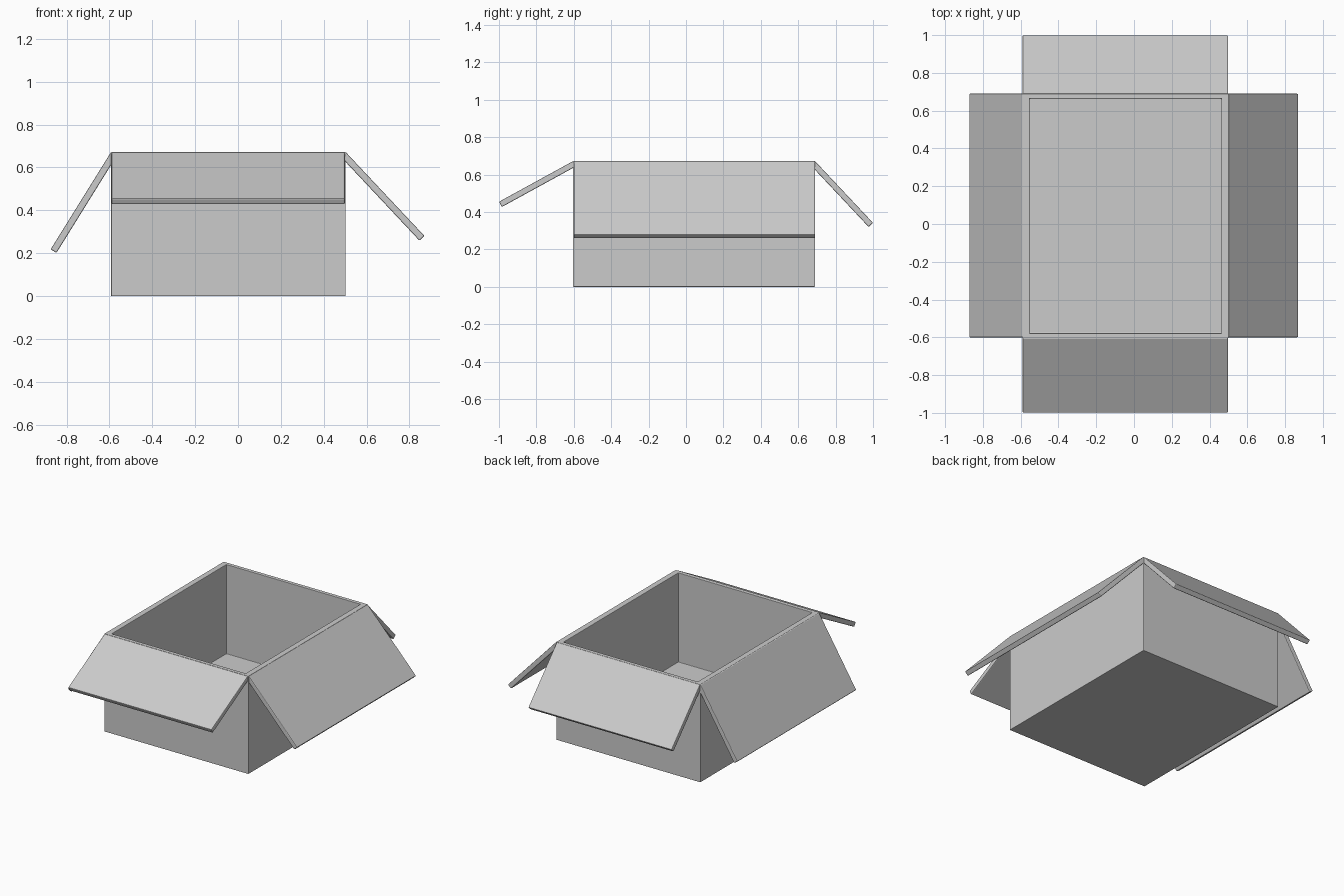
import bpy, bmesh
from mathutils import Vector

if "Cube" in bpy.data.objects:
    bpy.data.objects.remove(bpy.data.objects["Cube"])

X0, X1, Y0, Y1, H = -0.592, 0.502, -0.604, 0.69, 0.672
WALL_X, WALL_Y, FLOOR = 0.039, 0.026, 0.06


def finish(name, bm, bevel):
    bmesh.ops.recalc_face_normals(bm, faces=bm.faces)
    me = bpy.data.meshes.new(name)
    bm.to_mesh(me)
    bm.free()
    ob = bpy.data.objects.new(name, me)
    bpy.context.collection.objects.link(ob)
    mod = ob.modifiers.new("soft_edges", 'BEVEL')
    mod.width = bevel
    mod.segments = 2
    return ob


# open box: a solid block whose top is inset and pushed down to the floor
bm = bmesh.new()
bmesh.ops.create_cube(bm, size=1)
for v in bm.verts:
    v.co = Vector((X1 if v.co.x > 0 else X0,
                   Y1 if v.co.y > 0 else Y0,
                   H if v.co.z > 0 else 0))
top = max(bm.faces, key=lambda f: f.calc_center_median().z)
bmesh.ops.inset_region(bm, faces=[top], thickness=0.02)
for v in top.verts:
    v.co.x = X1 - WALL_X if v.co.x > 0 else X0 + WALL_X
    v.co.y = Y1 - WALL_Y if v.co.y > 0 else Y0 + WALL_Y
inner = bmesh.ops.extrude_discrete_faces(bm, faces=[top])["faces"][0]
for v in inner.verts:
    v.co.z = FLOOR
finish("box_body", bm, 0.003)


# flap: slab from the rim hinge down to the outer tip, in the plane of one axis
def flap(name, axis, hinge, tip, tip_z, lo, hi, thick=0.032):
    a, b = Vector((hinge, H)), Vector((tip, tip_z))
    d = (b - a).normalized()
    n = Vector((d.y, -d.x))
    if n.y > 0:
        n = -n
    outline = [a, b, b + n * thick, a + n * thick]
    bm = bmesh.new()
    rings = []
    for w in (lo, hi):
        rings.append([bm.verts.new((p.x, w, p.y) if axis == 'x' else (w, p.x, p.y))
                      for p in outline])
    for r in rings:
        bm.faces.new(r)
    for i in range(4):
        j = (i + 1) % 4
        bm.faces.new((rings[0][i], rings[0][j], rings[1][j], rings[1][i]))
    finish(name, bm, 0.005)


flap("left_flap", 'x', X0, -0.874, 0.218, -0.600, 0.69)
flap("right_flap", 'x', X1, 0.870, 0.280, -0.600, 0.69)
flap("front_flap", 'y', Y0, -1.0, 0.455, -0.59, 0.498)
flap("back_flap", 'y', Y1, 1.0, 0.342, -0.59, 0.498)
